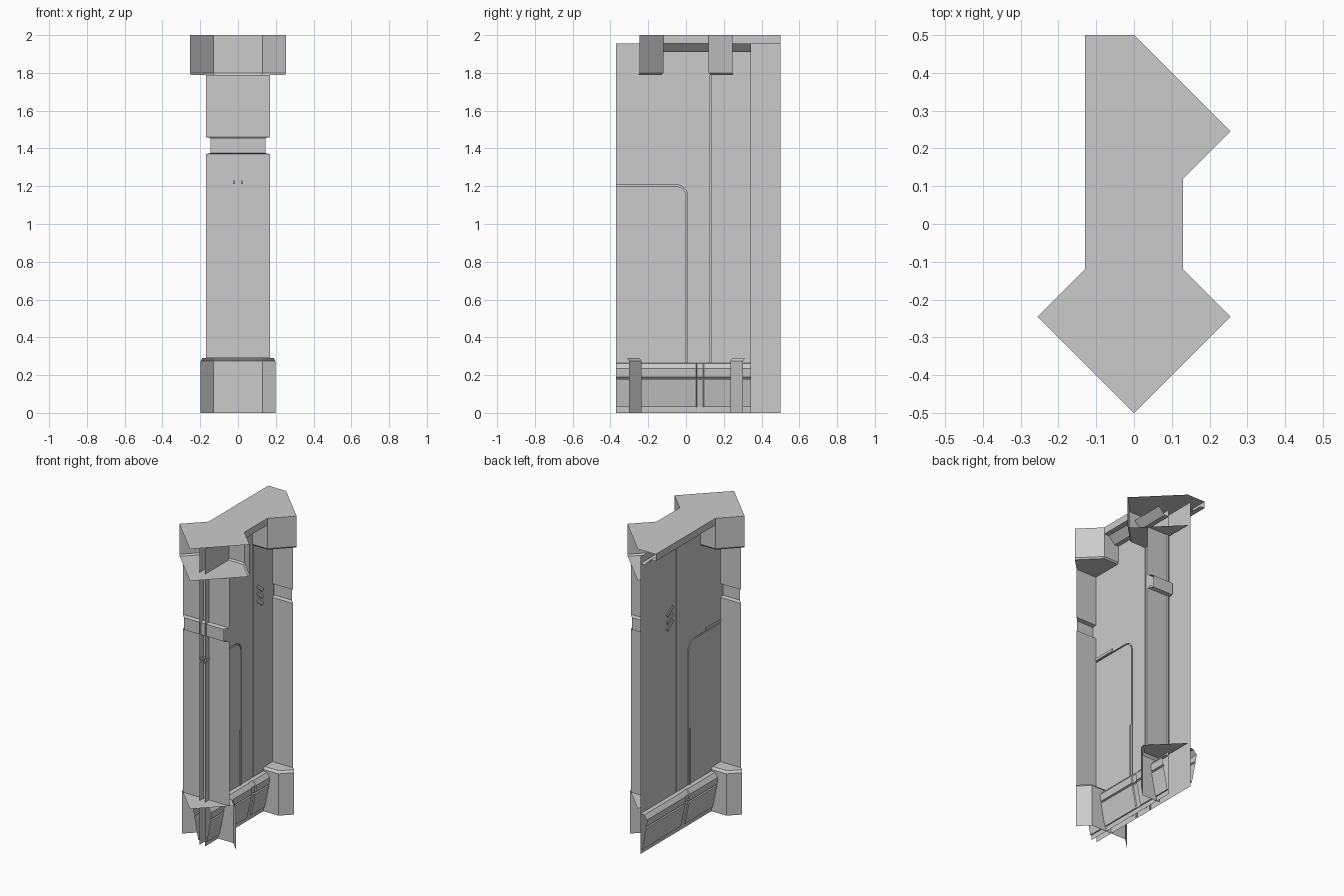
import bpy, bmesh, math
from mathutils import Matrix, Vector

if "Cube" in bpy.data.objects:
    bpy.data.objects.remove(bpy.data.objects["Cube"])

W = 0.02        # half distance between the two wall skins
PAN = 0.13      # half width of cap


def finish(name, bm, out):
    """Clean up, point the normals along 'out', make an object."""
    bmesh.ops.remove_doubles(bm, verts=bm.verts, dist=1e-5)
    bmesh.ops.recalc_face_normals(bm, faces=bm.faces)
    bm.normal_update()
    total = sum((f.normal * f.calc_area() for f in bm.faces), Vector())
    if out is not None and total.dot(Vector(out)) < 0:
        bmesh.ops.reverse_faces(bm, faces=bm.faces)
    me = bpy.data.meshes.new(name)
    bm.to_mesh(me)
    bm.free()
    ob = bpy.data.objects.new(name, me)
    bpy.context.collection.objects.link(ob)
    return ob


def add_loft(bm, rings):
    vs = [[bm.verts.new(p) for p in r] for r in rings]
    for a, b in zip(vs, vs[1:]):
        for i in range(len(a) - 1):
            bm.faces.new((a[i], a[i + 1], b[i + 1], b[i]))


def add_poly(bm, pts):
    bm.faces.new([bm.verts.new(p) for p in pts])


def loft(name, rings, out):
    bm = bmesh.new()
    add_loft(bm, rings)
    return finish(name, bm, out)


# --- corner posts: open quarters of chamfered columns, cut on the diagonals ---
def post(name, sections):
    """sections: (z, face distance from post centre, half width of flat)."""
    front, back = [], []
    for z, d, f in sections:
        e = (d + f) / 2
        half = [(0, d), (f, d), (e, e)]
        both = [(-x, v) for x, v in reversed(half)] + half[1:]
        front.append([(x, -0.5 + v, z) for x, v in both])
        back.append([(x, 0.5 - v, z) for x, v in half])
    loft("front_" + name, front, (0, 1, 0))
    loft("back_" + name, back, (0, -1, 0))


post("post_base", [(0, 0.265, PAN), (0.275, 0.265, PAN),
                   (0.29, 0.253, 0.125), (0.29, 0, 0)])
post("post_shaft", [(0.29, 0.17, 0.17), (1.37, 0.17, 0.17), (1.375, 0.145, 0.145),
                    (1.455, 0.145, 0.145), (1.46, 0.17, 0.17), (1.79, 0.17, 0.17)])
post("post_head", [(1.79, 0, 0), (1.79, 0.372, 0.127),
                   (1.80, 0.38, PAN), (2.0, 0.38, PAN)])

# --- top plate ---
bm = bmesh.new()
add_poly(bm, [(x, y, 2.0) for x, y in [
    (-PAN, 0.5), (0, 0.5), (0.255, 0.245), (PAN, 0.12), (PAN, -0.12),
    (0.255, -0.245), (0, -0.5), (-0.255, -0.245), (-PAN, -0.12)]])
finish("top_plate", bm, (0, 0, 1))


# --- wall skins with recessed panel lines ---
def panel_path(o):
    arc = [math.radians(90 - 15 * i) for i in range(7)]
    r = 0.06 + o
    return ([(-0.37, 1.205 + o)]
            + [(-0.055 + r * math.cos(a), 1.145 + r * math.sin(a)) for a in arc]
            + [(0.005 + o, 0)])


def wall(name, s, end):
    bm = bmesh.new()
    at = lambda pts, depth=0: [(s * (W - depth), y, z) for y, z in pts]
    inner, outer = panel_path(-0.004), panel_path(0.004)
    g0, g1, top, deep = 0.127, 0.134, 1.955, 0.008
    add_poly(bm, at(inner + [(-0.37, 0)]))
    add_poly(bm, at(outer + [(g0, 0), (g0, top), (-0.37, top)]))
    add_poly(bm, at([(g1, 0), (end, 0), (end, top), (g1, top)]))
    add_loft(bm, [at(inner), at(inner, deep), at(outer, deep), at(outer)])
    left, right = [(g0, 0), (g0, top)], [(g1, 0), (g1, top)]
    add_loft(bm, [at(left), at(left, deep), at(right, deep), at(right)])
    finish(name, bm, (s, 0, 0))


def bar(name, s, y, z, ly, lz, angle=0):
    bm = bmesh.new()
    bmesh.ops.create_cube(bm, size=1, matrix=Matrix.Translation((s * W, y, z))
                          @ Matrix.Rotation(math.radians(angle), 4, 'X')
                          @ Matrix.Diagonal((0.01, ly, lz, 1)))
    finish(name, bm, None)


SKIRT = [(0.02, 0.265), (0.045, 0.262), (0.067, 0.235), (0.062, 0.19), (0.054, 0.187),
         (0.053, 0.182), (0.06, 0.178), (0.03, 0.03), (0.022, 0.03), (0.02, 0)]

for side, s, end in (("right", 1, 0.345), ("left", -1, 0.5)):
    wall(side + "_wall", s, end)

    # skirting with a recessed joint
    rings = []
    for y, inset in ((-0.37, 0), (0.053, 0), (0.057, 0.007),
                     (0.091, 0.007), (0.095, 0), (end, 0)):
        rings.append([(s * max(W, x - inset), y, z) for x, z in SKIRT])
    loft(side + "_skirting", rings, (s, 0, 0))

    # cap rim and cornice underneath
    rim_end = 0.12 if s > 0 else 0.5
    profile = [(PAN, 2.0), (PAN, 1.955), (0.095, 1.955), (0.05, 1.91), (W, 1.91)]
    loft(side + "_cap_rim", [[(s * x, y, z) for x, z in profile]
                             for y in (-0.12, rim_end)], (s, 0, 0))
    if s > 0:   # cornice continues behind the back post head
        loft("right_cornice_end", [[(x, y, z) for x, z in profile[2:]]
                                   for y in (0.12, 0.345)], (0, 0, -1))

    # slim trims and slanted vents
    bar(side + "_panel_trim", s, -0.272, 1.22, 0.195, 0.018)
    bar(side + "_edge_trim", s, -0.008, 0.445, 0.014, 0.37)
    for i in range(3):
        bar(side + "_vent", s, 0.198, 1.482 - 0.046 * i, 0.075, 0.024, -36)
